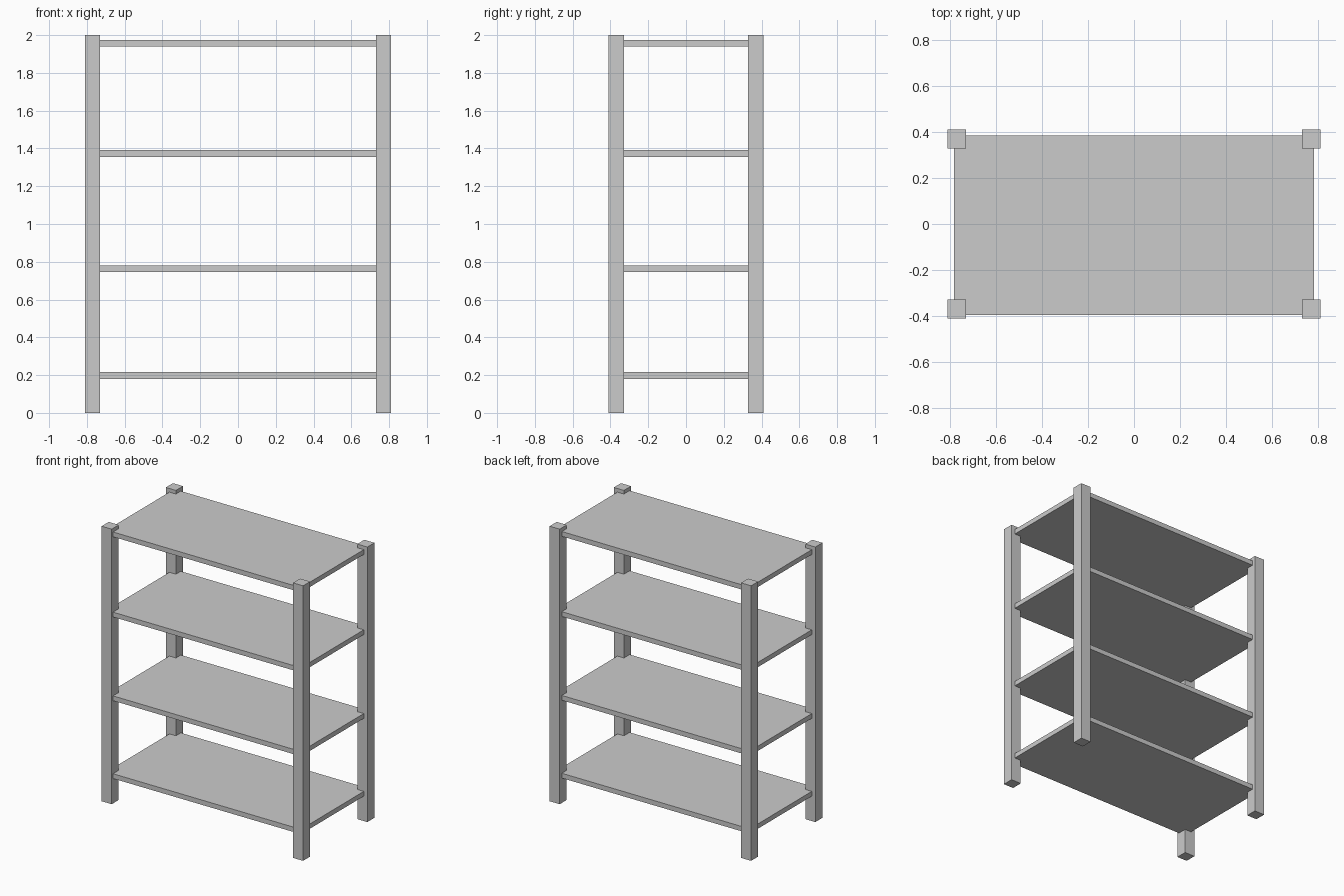
import bpy

if "Cube" in bpy.data.objects:
    bpy.data.objects.remove(bpy.data.objects["Cube"])


def box(name, x0, x1, y0, y1, z0, z1):
    """Add an axis-aligned box spanning the given limits."""
    bpy.ops.mesh.primitive_cube_add(
        size=1, location=((x0 + x1) / 2, (y0 + y1) / 2, (z0 + z1) / 2))
    ob = bpy.context.object
    ob.name = name
    ob.scale = (x1 - x0, y1 - y0, z1 - z0)
    bpy.ops.object.transform_apply(location=False, rotation=False, scale=True)
    return ob


# Four square corner posts
POST = 0.081
for side, sx in (("left", -1), ("right", 1)):
    for end, sy in (("front", -1), ("back", 1)):
        cx, cy = sx * 0.77, sy * 0.369
        box(f"{end}_{side}_post", cx - POST / 2, cx + POST / 2,
            cy - POST / 2, cy + POST / 2, 0, 2)

# Four flat shelves let into the posts
for i, z in enumerate((0.198, 0.764, 1.373, 1.956), 1):
    box(f"shelf_{i}", -0.782, 0.782, -0.394, 0.385, z - 0.0175, z + 0.0175)
